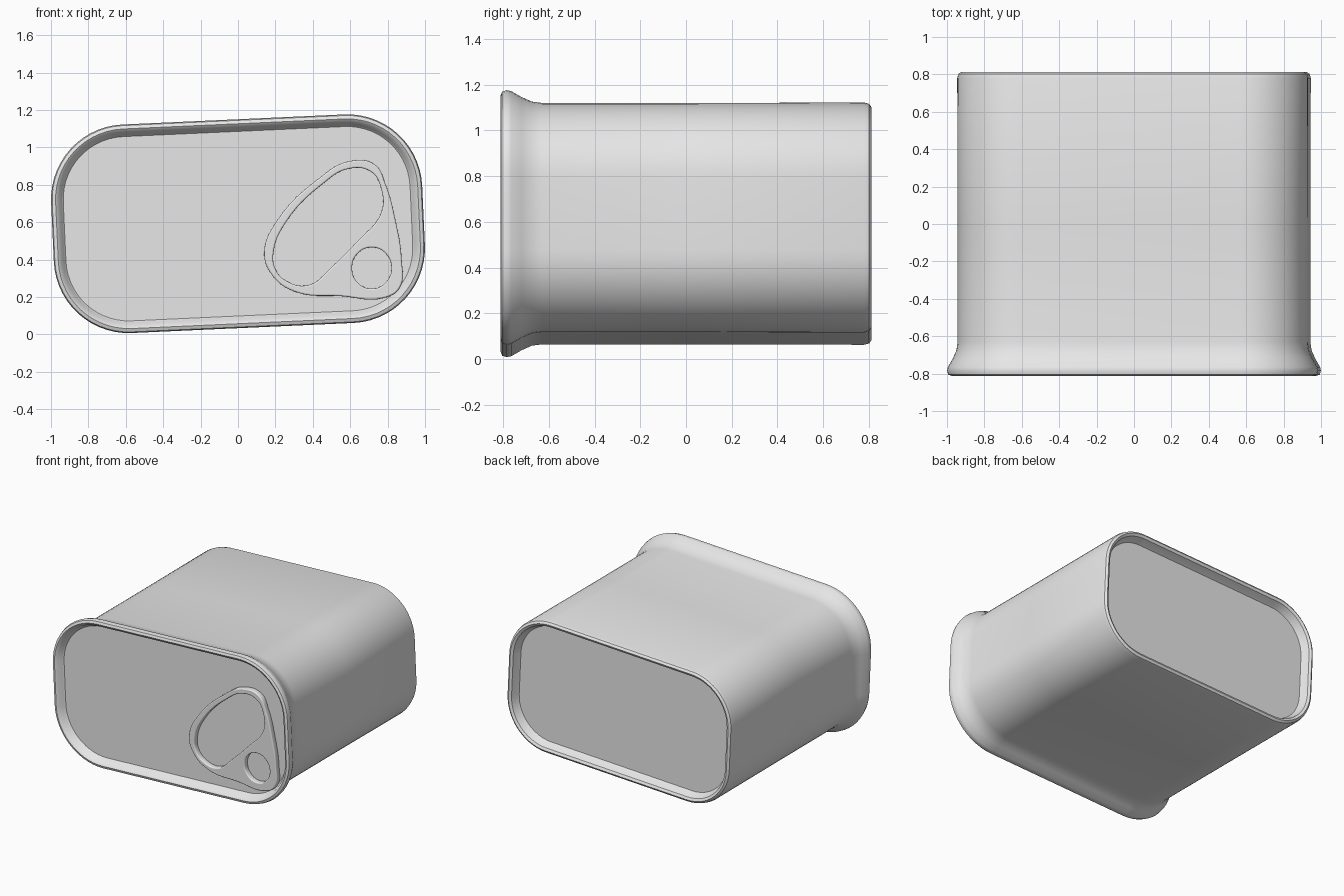
import bpy, bmesh, math
from mathutils import Matrix

if "Cube" in bpy.data.objects:
    bpy.data.objects.remove(bpy.data.objects["Cube"])

metal = bpy.data.materials.new("plain grey metal")
metal.diffuse_color = (0.8, 0.8, 0.8, 1)
metal.use_nodes = True
metal.node_tree.nodes["Principled BSDF"].inputs["Base Color"].default_value = metal.diffuse_color

A, B, R = 0.993, 0.558, 0.40      # half width, half height, corner radius
TILT = math.radians(2.6)
MID_Z = 0.592


def outline(inset, steps=14):
    """Rounded rectangle in x and z, shrunk by inset."""
    pts = []
    for i, (sx, sz) in enumerate([(1, 1), (-1, 1), (-1, -1), (1, -1)]):
        for k in range(steps + 1):
            a = math.pi / 2 * (i + k / steps)
            pts.append((sx * (A - R) + (R - inset) * math.cos(a),
                        sz * (B - R) + (R - inset) * math.sin(a)))
    return pts


def smooth(obj, angle=40):
    bpy.ops.object.select_all(action='DESELECT')
    obj.select_set(True)
    bpy.context.view_layer.objects.active = obj
    bpy.ops.object.shade_smooth_by_angle(angle=math.radians(angle))


# Can: lofted from the recessed lid, over the flared rim, to the recessed base
sections = [(-0.755, 0.065), (-0.765, 0.055), (-0.800, 0.042), (-0.812, 0.024),
            (-0.805, 0.006), (-0.785, 0.0), (-0.765, 0.004), (-0.720, 0.030),
            (-0.675, 0.050), (-0.630, 0.056), (0.0, 0.056), (0.780, 0.054),
            (0.802, 0.060), (0.813, 0.076), (0.803, 0.094), (0.765, 0.108),
            (0.745, 0.118)]
bm = bmesh.new()
rings = [[bm.verts.new((x, y, z)) for x, z in outline(d)] for y, d in sections]
for r0, r1 in zip(rings, rings[1:]):
    n = len(r0)
    for i in range(n):
        j = (i + 1) % n
        bm.faces.new((r0[i], r0[j], r1[j], r1[i]))
bm.faces.new(rings[0])
bm.faces.new(rings[-1])
bmesh.ops.recalc_face_normals(bm, faces=bm.faces)
bm.transform(Matrix.Translation((0, 0, MID_Z)) @ Matrix.Rotation(-TILT, 4, 'Y'))
mesh = bpy.data.meshes.new("can_body")
bm.to_mesh(mesh)
bm.free()
mesh.materials.append(metal)
can = bpy.data.objects.new("can_body", mesh)
bpy.context.collection.objects.link(can)
smooth(can)

# Pull tab: teardrop plate with a finger hole and a rivet hole
outer = [(0.14, 0.44), (0.21, 0.61), (0.44, 0.84), (0.59, 0.925), (0.73, 0.91),
         (0.79, 0.80), (0.84, 0.62), (0.875, 0.40), (0.865, 0.25), (0.78, 0.195),
         (0.55, 0.205), (0.30, 0.23), (0.18, 0.32)]
finger = [(0.19, 0.44), (0.25, 0.59), (0.46, 0.81), (0.59, 0.885), (0.71, 0.87),
          (0.765, 0.78), (0.765, 0.65), (0.64, 0.50), (0.50, 0.36), (0.38, 0.265),
          (0.26, 0.285), (0.20, 0.35)]
rivet = [(0.715 + 0.105 * math.cos(k * math.pi / 4),
          0.355 + 0.11 * math.sin(k * math.pi / 4)) for k in range(8)]
curve = bpy.data.curves.new("pull_tab_outline", 'CURVE')
curve.dimensions = '2D'
curve.fill_mode = 'BOTH'
curve.extrude = 0.014
curve.bevel_depth = 0.008
curve.bevel_resolution = 2
curve.offset = -0.008
for pts in (outer, finger, rivet):
    sp = curve.splines.new('BEZIER')
    sp.bezier_points.add(len(pts) - 1)
    sp.use_cyclic_u = True
    sp.resolution_u = 6
    for bp, (x, z) in zip(sp.bezier_points, pts):
        bp.co = (x, z, 0)
        bp.handle_left_type = bp.handle_right_type = 'AUTO'
helper = bpy.data.objects.new("pull_tab_helper", curve)
bpy.context.collection.objects.link(helper)
bpy.context.view_layer.update()
dg = bpy.context.evaluated_depsgraph_get()
tab_mesh = bpy.data.meshes.new_from_object(helper.evaluated_get(dg))
bpy.data.objects.remove(helper)
tab_mesh.transform(Matrix.Translation((0, -0.772, 0)) @ Matrix.Rotation(math.pi / 2, 4, 'X'))
tab_mesh.materials.clear()
tab_mesh.materials.append(metal)
tab = bpy.data.objects.new("pull_tab", tab_mesh)
bpy.context.collection.objects.link(tab)
smooth(tab)
